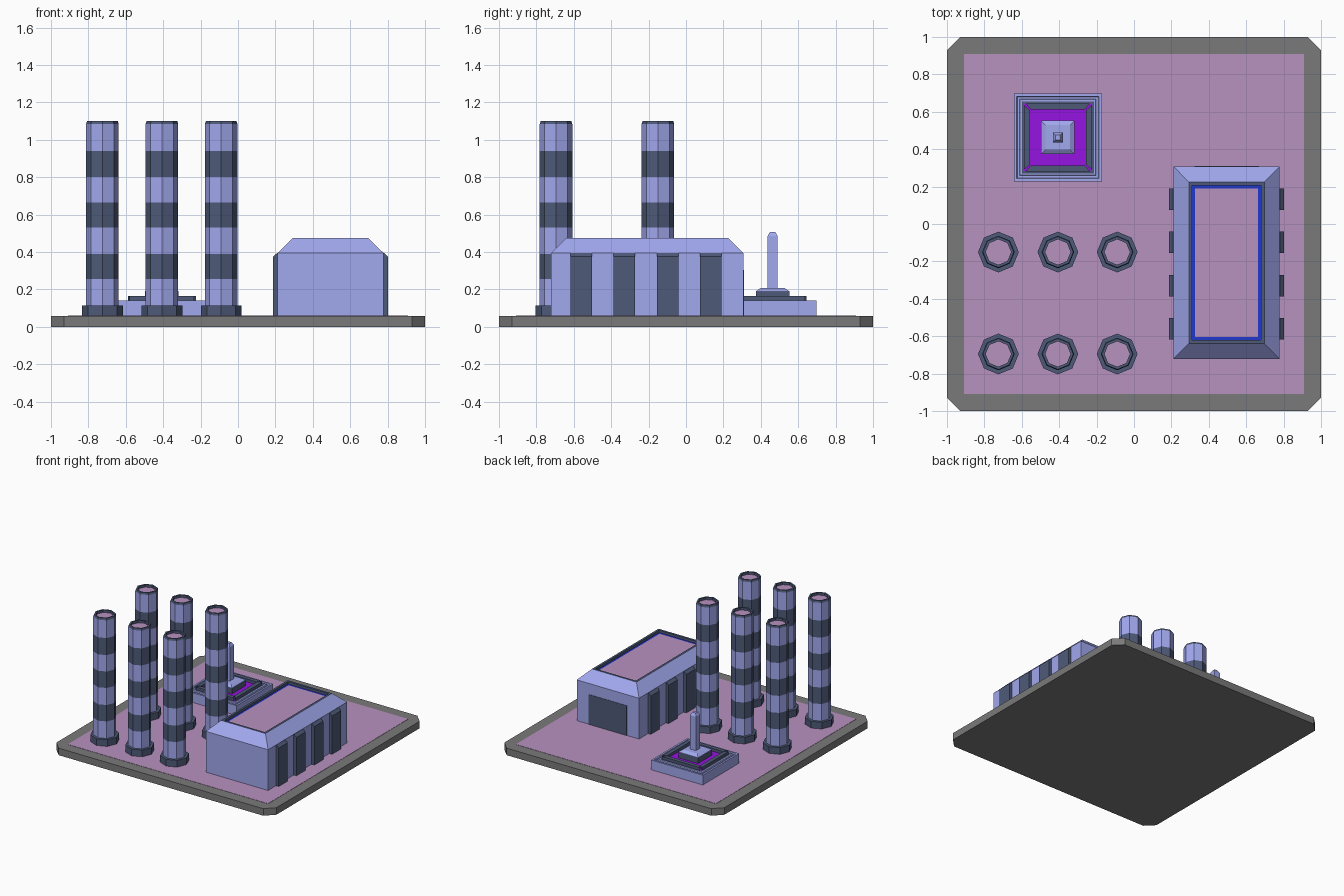
import bpy, bmesh, math

if "Cube" in bpy.data.objects:
    bpy.data.objects.remove(bpy.data.objects["Cube"])


def material(name, r, g, b):
    m = bpy.data.materials.new(name)
    lin = [(c / 255 / 12.92 if c < 10 else ((c / 255 + 0.055) / 1.055) ** 2.4) for c in (r, g, b)]
    m.diffuse_color = (*lin, 1)
    m.use_nodes = True
    m.node_tree.nodes["Principled BSDF"].inputs["Base Color"].default_value = m.diffuse_color
    return m


LIGHT = material("light_panel", 161, 168, 238)
DARK = material("dark_panel", 78, 90, 120)
PINK = material("mauve_floor", 184, 146, 192)
BLUE = material("blue_glow", 34, 56, 205)
PURPLE = material("purple_glow", 150, 20, 225)
GREY = material("slab_grey", 122, 122, 122)

SQUARE = [(1, 1), (-1, 1), (-1, -1), (1, -1)]
OCTAGON = [(math.cos(i * math.pi / 4), math.sin(i * math.pi / 4)) for i in range(8)]
C = 0.93
CHAMFERED = [(1, C), (C, 1), (-C, 1), (-1, C), (-1, -C), (-C, -1), (C, -1), (1, -C)]


def loft(name, shape, cx, cy, rings, cap):
    """Stack scaled copies of a shape; each ring is (rx, ry, z, material of the band below it)."""
    mats = list(dict.fromkeys([r[3] for r in rings] + [cap]))
    bm = bmesh.new()
    loops = [[bm.verts.new((cx + x * rx, cy + y * ry, z)) for x, y in shape] for rx, ry, z, _ in rings]
    n = len(shape)
    bm.faces.new(loops[0][::-1]).material_index = mats.index(rings[0][3])
    for k in range(1, len(rings)):
        a, b = loops[k - 1], loops[k]
        for i in range(n):
            j = (i + 1) % n
            bm.faces.new((a[i], a[j], b[j], b[i])).material_index = mats.index(rings[k][3])
    bm.faces.new(loops[-1]).material_index = mats.index(cap)
    me = bpy.data.meshes.new(name)
    bm.to_mesh(me)
    bm.free()
    for m in mats:
        me.materials.append(m)
    ob = bpy.data.objects.new(name, me)
    bpy.context.collection.objects.link(ob)
    return ob


# Ground slab and paved yard
loft("ground_slab", CHAMFERED, 0, 0, [(1, 1, 0, GREY), (1, 1, 0.058, GREY)], GREY)
loft("yard_paving", SQUARE, 0, 0, [(0.91, 0.91, 0.05, PINK), (0.91, 0.91, 0.06, PINK)], PINK)

# Six banded chimneys with a wider foot and a recessed top
BANDS = [(0.255, LIGHT), (0.39, DARK), (0.53, LIGHT), (0.665, DARK),
         (0.80, LIGHT), (0.94, DARK), (1.085, LIGHT)]
for x in (-0.725, -0.407, -0.09):
    for y in (-0.15, -0.695):
        rings = [(r, r, z, DARK) for r, z in ((0.109, 0.055), (0.109, 0.115), (0.087, 0.115))]
        rings += [(0.087, 0.087, z, m) for z, m in BANDS]
        rings += [(r, r, z, DARK) for r, z in ((0.082, 1.10), (0.068, 1.10), (0.068, 1.08))]
        loft("chimney", OCTAGON, x, y, rings, PINK)

# Main hall with hipped roof edge, rim and sunken roof deck
hx, hy = 0.495, -0.207
loft("main_hall", SQUARE, hx, hy, [
    (0.283, 0.514, 0.055, LIGHT), (0.283, 0.514, 0.395, LIGHT), (0.202, 0.432, 0.475, LIGHT),
    (0.184, 0.414, 0.475, DARK), (0.184, 0.414, 0.455, DARK), (0.169, 0.398, 0.455, BLUE)], PINK)

# Wall piers on both long sides, with sloped tops
for side in (-1, 1):
    for y in (-0.56, -0.33, -0.098, 0.132):
        pier = loft("wall_pier", SQUARE, hx + side * 0.283, y, [
            (0.025, 0.058, 0.055, DARK), (0.025, 0.058, 0.375, DARK), (0.003, 0.058, 0.395, DARK)], DARK)

# Loading door in the back wall
loft("loading_door", SQUARE, hx, hy + 0.51, [(0.172, 0.007, 0.055, DARK), (0.172, 0.007, 0.305, DARK)], DARK)

# Monument: grooved plinth with glowing floor
mx, my = -0.407, 0.463
profile = [(0.235, 0.055, LIGHT), (0.235, 0.14, LIGHT), (0.22, 0.14, LIGHT), (0.217, 0.13, LIGHT),
           (0.205, 0.13, LIGHT), (0.202, 0.14, LIGHT), (0.193, 0.14, LIGHT), (0.18, 0.142, DARK)]
loft("plinth", SQUARE, mx, my, [(r, r, z, m) for r, z, m in profile], PURPLE)

# Four trapezoid kerbs around the glowing floor
trapezoid = [(0.172, 0.182), (-0.172, 0.182), (-0.145, 0.15), (0.145, 0.15)]
for k in range(4):
    c, s = round(math.cos(k * math.pi / 2)), round(math.sin(k * math.pi / 2))
    shape = [(x * c - y * s, x * s + y * c) for x, y in trapezoid]
    loft("plinth_kerb", shape, mx, my, [(1, 1, 0.135, DARK), (1, 1, 0.165, DARK)], DARK)

# Inner dark step, pedestal and obelisk
profile = [(0.115, 0.14, DARK), (0.115, 0.163, DARK), (0.09, 0.163, DARK), (0.09, 0.187, DARK),
           (0.09, 0.19, LIGHT), (0.065, 0.207, LIGHT), (0.027, 0.207, LIGHT), (0.027, 0.485, LIGHT),
           (0.014, 0.508, LIGHT)]
profile = profile[2:]
profile[0] = (0.09, 0.14, DARK)
loft("obelisk", SQUARE, mx, my, [(r, r, z, m) for r, z, m in profile], LIGHT)
